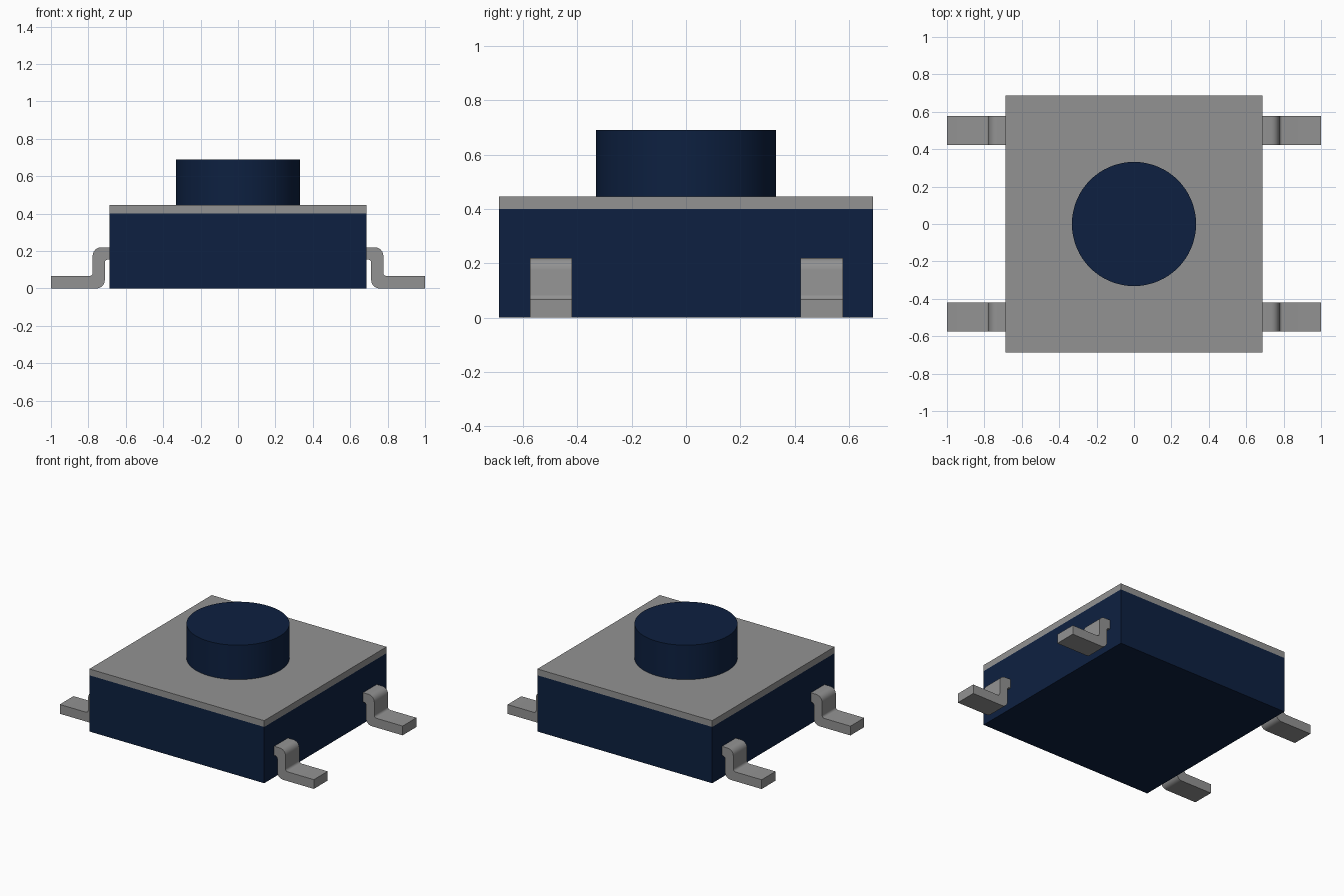
import bpy
import bmesh
import math
from mathutils import Vector

cube = bpy.data.objects.get("Cube")
if cube:
    bpy.data.objects.remove(cube, do_unlink=True)


def material(name, rgb):
    m = bpy.data.materials.new(name)
    m.use_nodes = True
    m.diffuse_color = (*rgb, 1)
    bsdf = next(n for n in m.node_tree.nodes if n.type == 'BSDF_PRINCIPLED')
    bsdf.inputs["Base Color"].default_value = (*rgb, 1)
    return m


NAVY = material("navy plastic", (0.0040, 0.0145, 0.052))
GREY = material("grey metal", (0.29, 0.29, 0.29))

HALF = 0.688       # half width of the square housing
BODY_TOP = 0.40
PLATE_TOP = 0.445
BUTTON_TOP = 0.69
BUTTON_RADIUS = 0.332


def finish(ob, name, mat):
    ob.name = ob.data.name = name
    ob.data.materials.append(mat)
    return ob


def block(name, z0, z1, mat):
    bpy.ops.mesh.primitive_cube_add(size=1, location=(0, 0, (z0 + z1) / 2))
    ob = bpy.context.object
    ob.scale = (2 * HALF, 2 * HALF, z1 - z0)
    bpy.ops.object.transform_apply(location=False, rotation=False, scale=True)
    return finish(ob, name, mat)


def smooth(ob):
    bpy.ops.object.select_all(action='DESELECT')
    ob.select_set(True)
    bpy.context.view_layer.objects.active = ob
    bpy.ops.object.shade_smooth_by_angle(angle=math.radians(35))


def rounded(corners, steps=6):
    """Outline from (x, z, radius) corners, all turning at right angles."""
    pts = []
    for i, (x, z, r) in enumerate(corners):
        p = Vector((x, z))
        if r == 0:
            pts.append(p)
            continue
        a = (Vector(corners[i - 1][:2]) - p).normalized() * r
        b = (Vector(corners[(i + 1) % len(corners)][:2]) - p).normalized() * r
        for k in range(steps + 1):
            t = math.pi / 2 * k / steps
            pts.append(p + a + b - a * math.sin(t) - b * math.cos(t))
    return pts


# Housing, cover plate and push button
block("housing", 0, BODY_TOP, NAVY)
block("cover_plate", BODY_TOP, PLATE_TOP, GREY)
bpy.ops.mesh.primitive_cylinder_add(
    vertices=64, radius=BUTTON_RADIUS, depth=BUTTON_TOP - PLATE_TOP,
    location=(0, 0, (PLATE_TOP + BUTTON_TOP) / 2))
smooth(finish(bpy.context.object, "push_button", NAVY))

# Bent terminal: leaves the housing, drops down, then runs outwards as a foot
LEG = rounded([
    (0.67, 0.22, 0), (0.777, 0.22, 0.045), (0.777, 0.066, 0.018),
    (1.0, 0.066, 0), (1.0, 0, 0), (0.712, 0, 0.045),
    (0.712, 0.155, 0.018), (0.67, 0.155, 0)])


def terminal(name, sx, y, width=0.155):
    bm = bmesh.new()
    face = bm.faces.new([bm.verts.new((sx * p.x, y - width / 2, p.y)) for p in LEG])
    side = bmesh.ops.extrude_face_region(bm, geom=[face])["geom"]
    bmesh.ops.translate(bm, vec=(0, width, 0),
                        verts=[v for v in side if isinstance(v, bmesh.types.BMVert)])
    bmesh.ops.recalc_face_normals(bm, faces=bm.faces[:])
    mesh = bpy.data.meshes.new(name)
    bm.to_mesh(mesh)
    bm.free()
    ob = bpy.data.objects.new(name, mesh)
    bpy.context.collection.objects.link(ob)
    smooth(finish(ob, name, GREY))


for side, sx in (("left", 1), ("right", -1)):
    for end, y in (("front", -0.498), ("back", 0.5)):
        terminal(f"{end}_{side}_terminal", sx, y)
